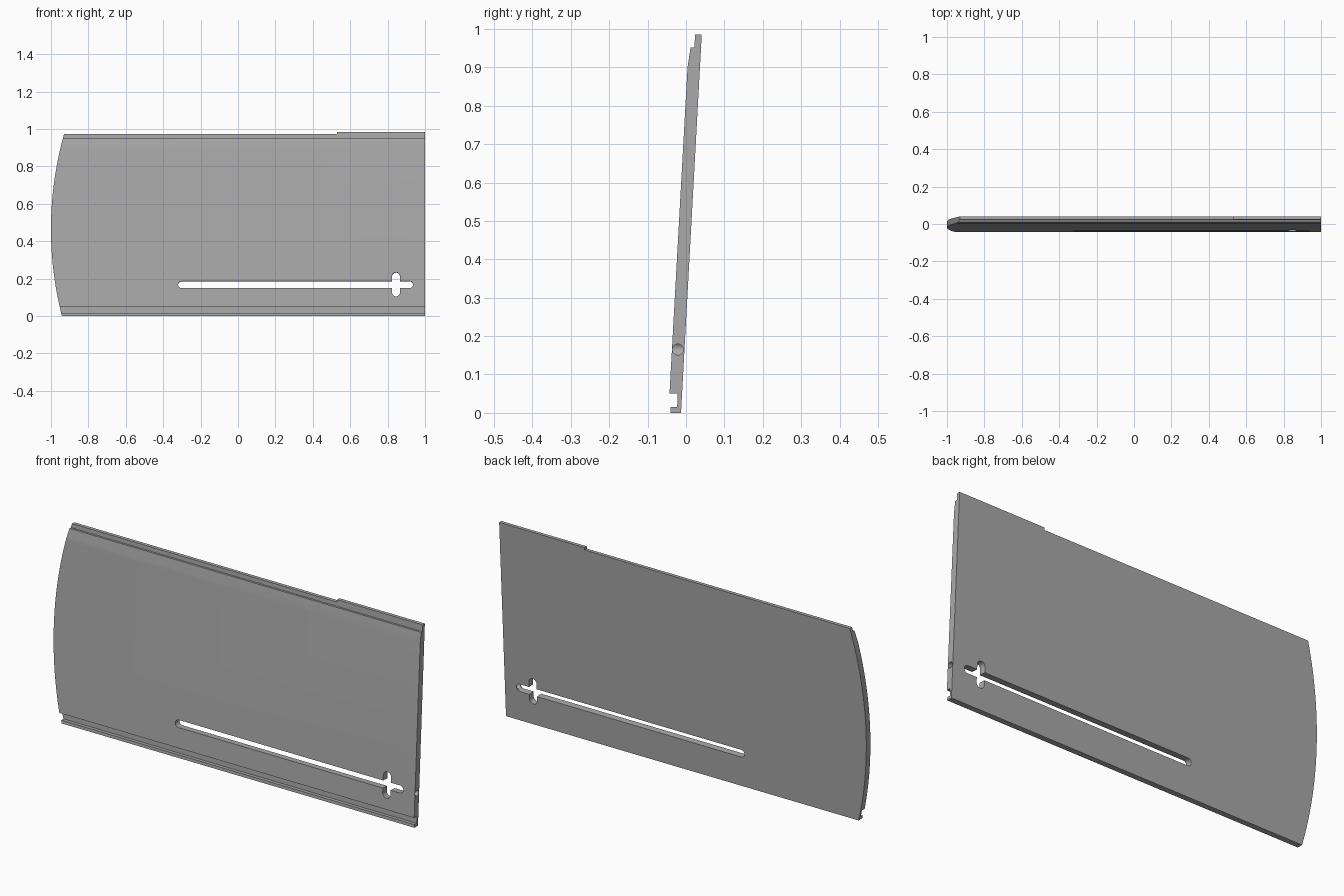
import bpy, bmesh
from math import sin, cos, pi, sqrt, atan
from mathutils import Vector

cube = bpy.data.objects.get("Cube")
if cube:
    bpy.data.objects.remove(cube, do_unlink=True)

grey = bpy.data.materials.new("plain grey")
grey.use_nodes = True
colour = (0.4, 0.4, 0.4, 1)
grey.diffuse_color = colour
grey.node_tree.nodes["Principled BSDF"].inputs["Base Color"].default_value = colour


def prism(name, points, offset):
    """Extrude a closed outline of 3D points along an offset."""
    bm = bmesh.new()
    face = bm.faces.new([bm.verts.new(p) for p in points])
    new = bmesh.ops.extrude_face_region(bm, geom=[face])["geom"]
    bmesh.ops.translate(bm, vec=offset,
                        verts=[v for v in new if isinstance(v, bmesh.types.BMVert)])
    bmesh.ops.recalc_face_normals(bm, faces=bm.faces)
    mesh = bpy.data.meshes.new(name)
    bm.to_mesh(mesh)
    bm.free()
    mesh.materials.append(grey)
    obj = bpy.data.objects.new(name, mesh)
    bpy.context.collection.objects.link(obj)
    return obj


def cut(target, cutter, operation):
    cutter.hide_render = True
    mod = target.modifiers.new(cutter.name, "BOOLEAN")
    mod.operation, mod.object, mod.solver = operation, cutter, "EXACT"
    bpy.ops.object.select_all(action="DESELECT")
    bpy.context.view_layer.objects.active = target
    target.select_set(True)
    bpy.ops.object.modifier_apply(modifier=mod.name)
    bpy.data.objects.remove(cutter, do_unlink=True)


def arc(cx, cz, r, start, steps=12):
    return [(cx + r * cos(start + pi * i / steps), cz + r * sin(start + pi * i / steps))
            for i in range(steps + 1)]


# Leaning cross-section (y, z) with a groove at the foot and a rebate on top
section = [(-0.013, 0), (0.041, 0.985), (0.0235, 0.985), (0.022, 0.952),
           (0.012, 0.952), (0.004, 0.9), (-0.043, 0.05), (-0.022, 0.05),
           (-0.023, 0.015), (-0.04, 0.015), (-0.041, 0)]
panel = prism("sliding_panel", [(-1.05, y, z) for y, z in section], (2.05, 0, 0))

# Front outline: bowed left edge and stepped top edge
radius, middle, top = 1.88, 0.465, 0.973
bow = []
for i in range(33):
    z = -0.02 + (top + 0.02) * i / 32
    bow.append((radius - 1 - sqrt(radius ** 2 - (z - middle) ** 2), z))
outline = bow + [(0.53, top), (0.53, 1.1), (1.1, 1.1), (1.1, -0.02)]
cut(panel, prism("outline", [(x, -0.2, z) for x, z in outline], (0, 0.4, 0)), "INTERSECT")

# Cross-shaped slot, cut square to the leaning face
slope = 0.0548
through = Vector((0, 0.2, -0.2 * slope))
slot_z, slot_y = 0.167, -0.021


def slot_cutter(name, points):
    start = Vector((0, slot_y, 0)) - through / 2
    return prism(name, [Vector((x, 0, z)) + start for x, z in points], through)


half = 0.0185
cut(panel, slot_cutter("long_slot", arc(0.936 - half, slot_z, half, -pi / 2)
                       + arc(-0.32 + half, slot_z, half, pi / 2)), "DIFFERENCE")
half = 0.0212
cut(panel, slot_cutter("cross_slot", arc(0.845, 0.233 - half, half, 0)
                       + arc(0.845, 0.104 + half, half, pi)), "DIFFERENCE")

# Round hole from the right-hand end into the slot
hole = [(0.91, slot_y + 0.0143 * cos(2 * pi * i / 24), 0.165 + 0.0143 * sin(2 * pi * i / 24))
        for i in range(24)]
cut(panel, prism("end_hole", hole, (0.2, 0, 0)), "DIFFERENCE")

bpy.ops.object.shade_smooth_by_angle(angle=pi / 6)
